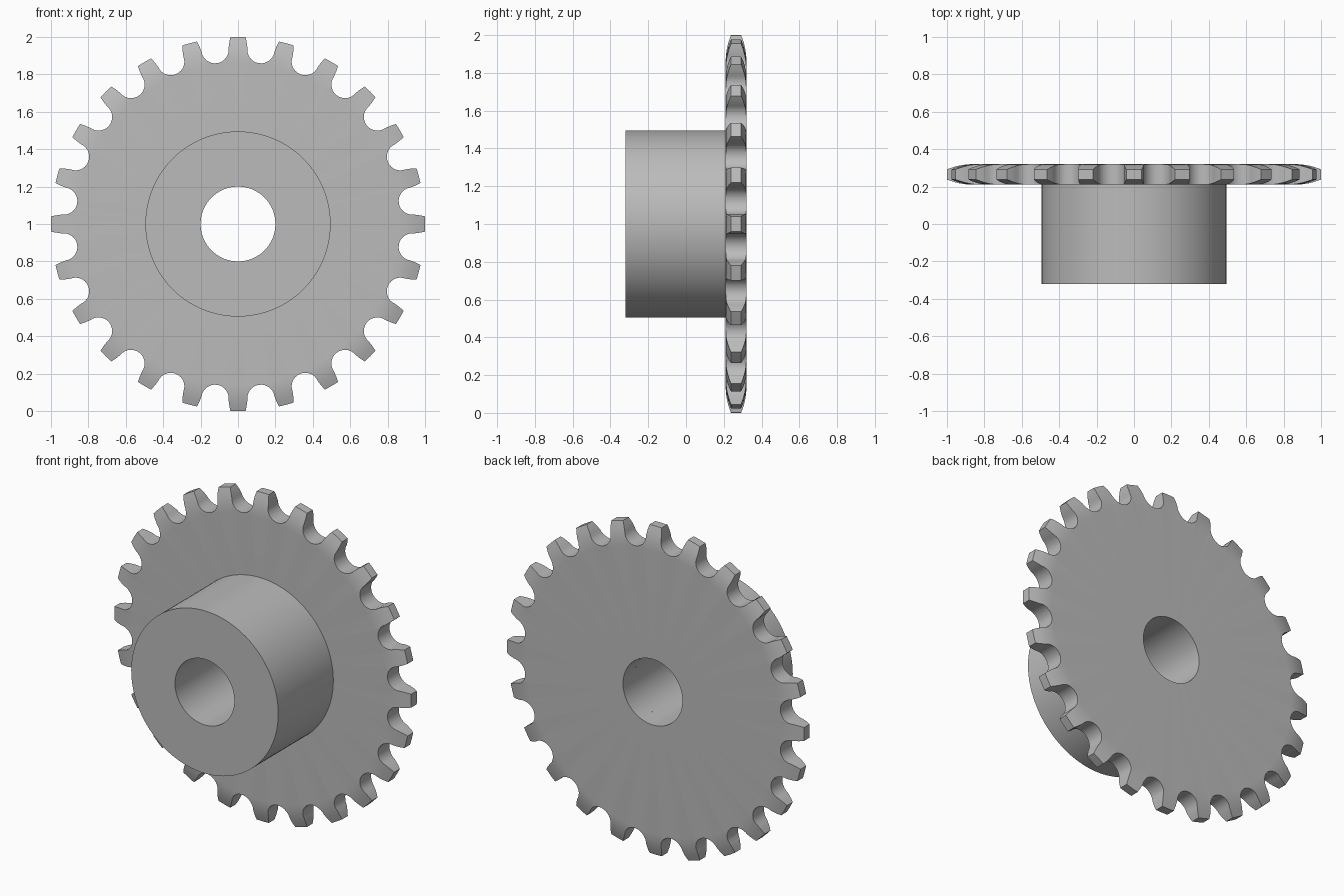
import bpy, bmesh
from math import sin, cos, pi, atan2, hypot, sqrt, radians

cube = bpy.data.objects.get("Cube")
if cube:
    bpy.data.objects.remove(cube, do_unlink=True)

TEETH = 24
BORE, HUB, FACE_R = 0.2, 0.495, 0.86      # radii
FRONT, STEP, BACK = -0.32, 0.21, 0.32     # depths along y
MID, HALF = (STEP + BACK) / 2, (BACK - STEP) / 2
CROWN = 0.364                             # radius of the rounded tooth edge

steel = bpy.data.materials.new("steel grey")
steel.use_nodes = True
colour = (0.5, 0.5, 0.5, 1)
steel.diffuse_color = colour
steel.node_tree.nodes["Principled BSDF"].inputs["Base Color"].default_value = colour


def ring(bm, outline, y_of):
    """Loop of vertices around the y axis from (angle, radius) pairs."""
    return [bm.verts.new((r * sin(a), y_of(r), 1 + r * cos(a))) for a, r in outline]


def bridge(bm, a, b):
    n = len(a)
    for i in range(n):
        j = (i + 1) % n
        bm.faces.new((a[i], a[j], b[j], b[i]))


def finish(bm, name):
    bmesh.ops.recalc_face_normals(bm, faces=bm.faces)
    mesh = bpy.data.meshes.new(name)
    bm.to_mesh(mesh)
    bm.free()
    obj = bpy.data.objects.new(name, mesh)
    bpy.context.collection.objects.link(obj)
    mesh.materials.append(steel)
    bpy.ops.object.select_all(action='DESELECT')
    obj.select_set(True)
    bpy.context.view_layer.objects.active = obj
    bpy.ops.object.shade_smooth_by_angle(angle=radians(30))
    return obj


def half_thickness(r):
    d = max(0, r - FACE_R)
    return HALF - (CROWN - sqrt(CROWN ** 2 - d ** 2))


# Tooth outline: a round roller seat with slightly flared flanks per gap
seat_r, seat_d = 0.073, 0.94
flank = [(0.09, 0.996), (0.081, 0.97)]
seat = [(-seat_r * cos(pi * i / 14), seat_d - seat_r * sin(pi * i / 14)) for i in range(15)]
gap = [(-u, v) for u, v in flank] + seat + flank[::-1]
outline = []
for k in range(TEETH):
    centre = 2 * pi * k / TEETH
    outline.append((centre, 1.0))
    centre += pi / TEETH
    outline += [(centre + atan2(u, v), hypot(u, v)) for u, v in gap]

# Toothed plate: flat faces, crowned rim, straight walls
bm = bmesh.new()
edges = []
for side in (-1, 1):
    y_of = lambda r: MID + side * half_thickness(r)
    loops = [ring(bm, [(a, BORE) for a, r in outline], y_of)]
    for t in (0, 0.25, 0.5, 0.75, 1):
        loops.append(ring(bm, [(a, FACE_R + (r - FACE_R) * t) for a, r in outline], y_of))
    for a, b in zip(loops, loops[1:]):
        bridge(bm, a, b)
    edges.append((loops[0], loops[-1]))
for a, b in zip(*edges):
    bridge(bm, a, b)
finish(bm, "toothed_plate")

# Hub: tube that stands in front of the plate
bm = bmesh.new()
angles = [2 * pi * i / 96 for i in range(96)]
loops = [ring(bm, [(a, r) for a in angles], lambda _, y=y: y)
         for r, y in ((BORE, STEP), (BORE, FRONT), (HUB, FRONT), (HUB, STEP))]
for a, b in zip(loops, loops[1:]):
    bridge(bm, a, b)
finish(bm, "hub")
